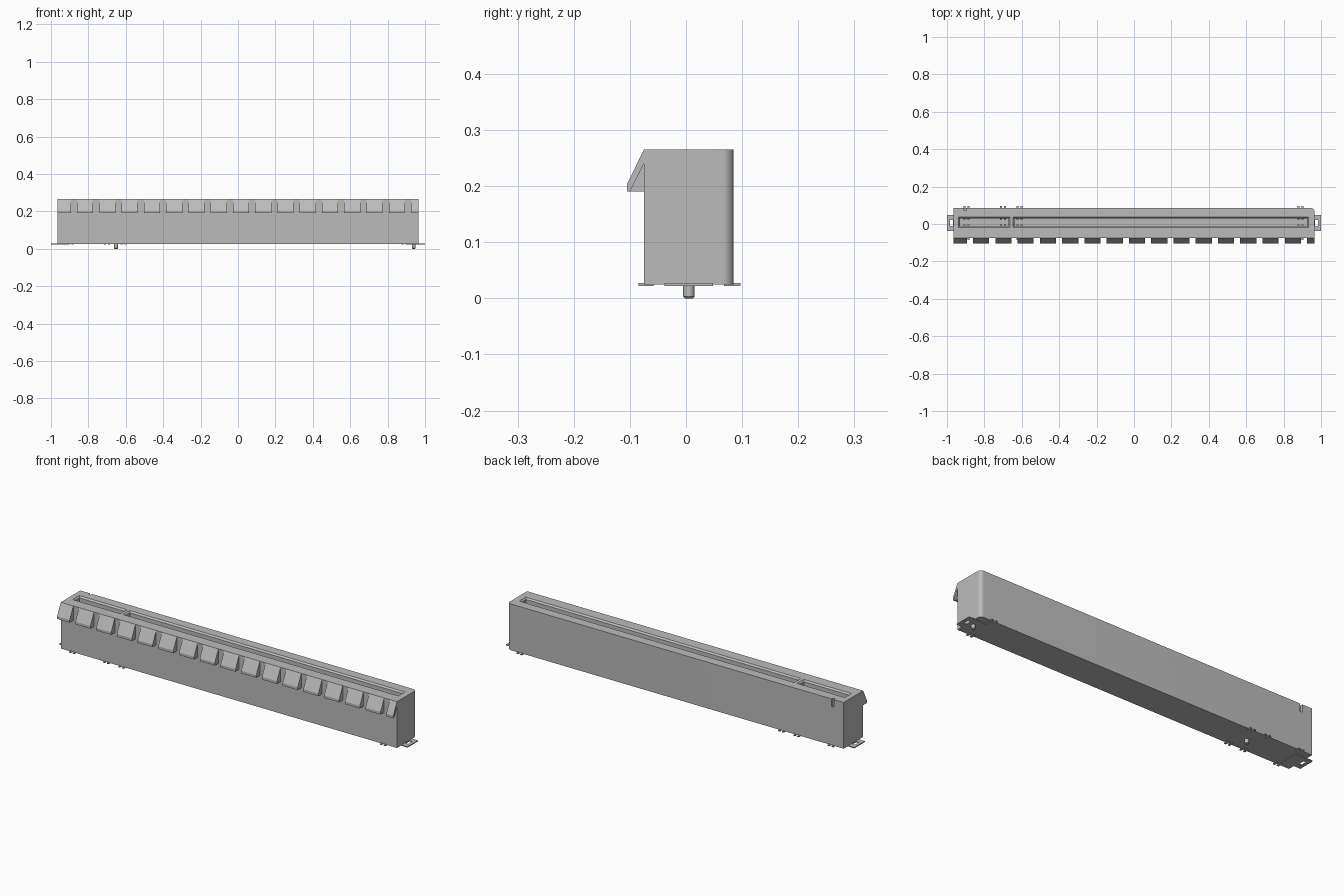
import bpy, bmesh, math
from mathutils import Matrix

cube = bpy.data.objects.get("Cube")
if cube:
    bpy.data.objects.remove(cube, do_unlink=True)

grey = bpy.data.materials.new("light grey")
grey.use_nodes = True
colour = (0.5, 0.5, 0.5, 1)
grey.diffuse_color = colour
grey.node_tree.nodes["Principled BSDF"].inputs["Base Color"].default_value = colour


def finish(name, bm):
    bmesh.ops.recalc_face_normals(bm, faces=bm.faces)
    mesh = bpy.data.meshes.new(name)
    bm.to_mesh(mesh)
    bm.free()
    mesh.materials.append(grey)
    ob = bpy.data.objects.new(name, mesh)
    bpy.context.collection.objects.link(ob)
    return ob


def add_box(bm, x, y, z, rim=0):
    """Box from (low, high) spans; rim widens the top into a funnel."""
    size = (x[1] - x[0], y[1] - y[0], z[1] - z[0])
    mid = (sum(x) / 2, sum(y) / 2, sum(z) / 2)
    made = bmesh.ops.create_cube(bm, size=1, matrix=Matrix.Translation(mid) @ Matrix.Diagonal((*size, 1)))
    for v in made["verts"]:
        if v.co.z > mid[2]:
            v.co.x += math.copysign(rim, v.co.x - mid[0])
            v.co.y += math.copysign(rim, v.co.y - mid[1])


def add_prism(bm, profile, x0, x1):
    """Extrude a (y, z) profile along x."""
    face = bm.faces.new([bm.verts.new((x0, y, z)) for y, z in profile])
    out = bmesh.ops.extrude_face_region(bm, geom=[face])
    for item in out["geom"]:
        if isinstance(item, bmesh.types.BMVert):
            item.co.x = x1


def cut(target, cutter):
    mod = target.modifiers.new("cut", "BOOLEAN")
    mod.operation = "DIFFERENCE"
    mod.solver = "EXACT"
    mod.object = cutter
    bpy.context.view_layer.objects.active = target
    bpy.ops.object.modifier_apply(modifier=mod.name)
    bpy.data.objects.remove(cutter, do_unlink=True)


END, FRONT, BACK, BASE, TOP = 0.965, -0.075, 0.085, 0.025, 0.265

# Housing with one rounded rear corner
bm = bmesh.new()
add_box(bm, (-END, END), (FRONT, BACK), (BASE, TOP))
corner = [e for e in bm.edges if all(v.co.x > 0 and v.co.y > 0 for v in e.verts)]
bmesh.ops.bevel(bm, geom=corner, offset=0.02, segments=8, profile=0.5, affect="EDGES")
housing = finish("housing", bm)

# Two card slots with chamfered rims, and the small notch in the rear wall
for span in ((-0.93, -0.67), (-0.64, 0.925)):
    bm = bmesh.new()
    add_box(bm, span, (-0.011, 0.029), (0.06, TOP + 0.02))
    cut(housing, finish("slot_cutter", bm))
    bm = bmesh.new()
    add_box(bm, span, (-0.011, 0.029), (TOP - 0.008, TOP + 0.002), rim=0.009)
    cut(housing, finish("rim_cutter", bm))
bm = bmesh.new()
add_box(bm, (-0.908, -0.896), (BACK - 0.012, BACK + 0.02), (0.225, TOP + 0.02))
cut(housing, finish("notch_cutter", bm))

bpy.ops.object.select_all(action="DESELECT")
housing.select_set(True)
bpy.context.view_layer.objects.active = housing
bpy.ops.object.shade_smooth_by_angle(angle=math.radians(30))

# Row of sloping wedges along the front edge; the end ones are cut short
wedge = [(FRONT, TOP), (-0.105, 0.204), (-0.105, 0.19), (FRONT, 0.19)]
bm = bmesh.new()
for i in range(17):
    start = -0.979 + 0.119 * i
    add_prism(bm, wedge, max(start, -END), min(start + 0.086, 0.955))
finish("front_wedges", bm)

# Thin slanted rib on the last wedge
bm = bmesh.new()
add_prism(bm, [(FRONT, TOP), (-0.105, 0.204), (-0.105, 0.19), (-0.1, 0.19), (-0.069, 0.252)], 0.955, END)
finish("end_rib", bm)

# Solder leads and spring contacts, in pairs
bm_leads, bm_springs = bmesh.new(), bmesh.new()
for middle in (-0.896, -0.7, -0.612, 0.89):
    for x in (middle - 0.011, middle + 0.011):
        span = (x - 0.005, x + 0.005)
        add_box(bm_leads, span, (-0.085, -0.058), (0.022, 0.027))
        add_box(bm_leads, span, (0.068, 0.097), (0.022, 0.027))
        add_box(bm_springs, span, (-0.012, -0.004), (0.055, 0.235))
        add_box(bm_springs, span, (0.022, 0.03), (0.055, 0.235))
finish("solder_leads", bm_leads)
finish("spring_contacts", bm_springs)

# Mounting ears: flat plates with a slit
for side, name in ((-1, "right_ear"), (1, "left_ear")):
    bm = bmesh.new()
    inner, outer = side * 0.9, side * 1.0
    add_box(bm, sorted((inner, outer)), (-0.038, 0.048), (0.022, 0.027))
    ear = finish(name, bm)
    bm = bmesh.new()
    add_box(bm, sorted((side * 0.968, side * 0.985)), (-0.012, 0.022), (0, 0.05))
    cut(ear, finish("slit_cutter", bm))

# Locating pegs with chamfered tips
for x, name in ((-0.652, "right_peg"), (0.94, "left_peg")):
    bm = bmesh.new()
    bmesh.ops.create_cone(bm, cap_ends=True, segments=24, radius1=0.01, radius2=0.01, depth=0.03,
                          matrix=Matrix.Translation((x, 0.005, 0.015)))
    tip = [e for e in bm.edges if all(v.co.z < 0.01 for v in e.verts)]
    bmesh.ops.bevel(bm, geom=tip, offset=0.003, segments=1, affect="EDGES")
    peg = finish(name, bm)
    bpy.ops.object.select_all(action="DESELECT")
    peg.select_set(True)
    bpy.context.view_layer.objects.active = peg
    bpy.ops.object.shade_smooth_by_angle(angle=math.radians(30))
